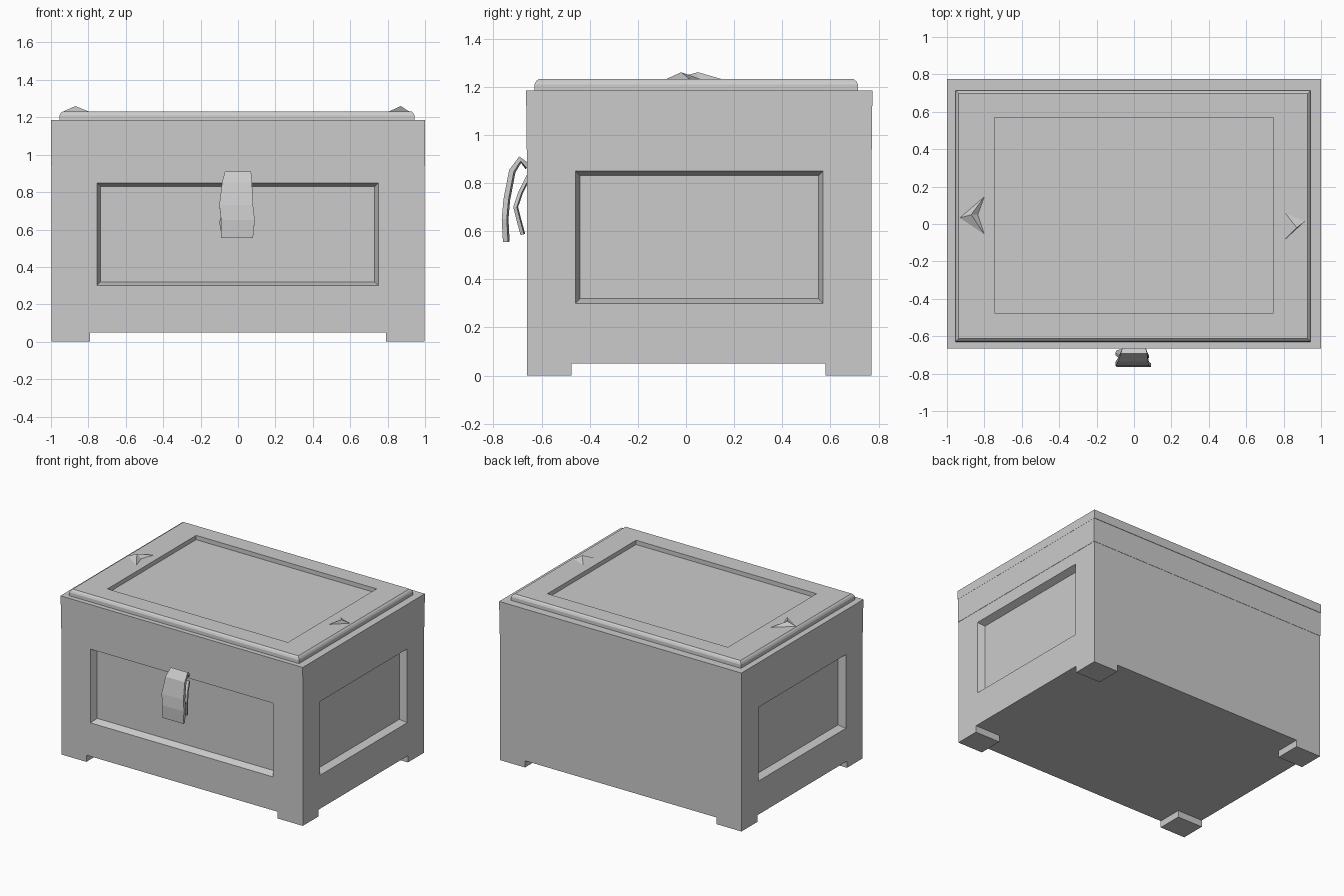
import bpy, bmesh
from mathutils import Vector

if "Cube" in bpy.data.objects:
    bpy.data.objects.remove(bpy.data.objects["Cube"], do_unlink=True)

GREY = (0.6, 0.6, 0.6, 1)
grey = bpy.data.materials.new("plain grey")
grey.use_nodes = True
grey.diffuse_color = GREY
grey.node_tree.nodes["Principled BSDF"].inputs["Base Color"].default_value = GREY


def finish(name, bm):
    bmesh.ops.recalc_face_normals(bm, faces=bm.faces)
    mesh = bpy.data.meshes.new(name)
    bm.to_mesh(mesh)
    bm.free()
    mesh.materials.append(grey)
    obj = bpy.data.objects.new(name, mesh)
    bpy.context.collection.objects.link(obj)
    return obj


def loft(name, rings):
    """Skin a list of closed rings and cap both ends."""
    bm = bmesh.new()
    loops = [[bm.verts.new(p) for p in ring] for ring in rings]
    n = len(loops[0])
    for a, b in zip(loops, loops[1:]):
        for i in range(n):
            j = (i + 1) % n
            bm.faces.new((a[i], a[j], b[j], b[i]))
    bm.faces.new(loops[0])
    bm.faces.new(loops[-1])
    return finish(name, bm)


def rect(x0, x1, y0, y1, z, inset=0):
    x0, x1, y0, y1 = x0 + inset, x1 - inset, y0 + inset, y1 - inset
    return [(x0, y0, z), (x1, y0, z), (x1, y1, z), (x0, y1, z)]


def box(name, x0, x1, y0, y1, z0, z1):
    return loft(name, [rect(x0, x1, y0, y1, z0), rect(x0, x1, y0, y1, z1)])


def carve(target, rings):
    """Cut a tapered recess out of the target."""
    cutter = loft("recess_cutter", rings)
    cutter.hide_render = True
    mod = target.modifiers.new("recess", 'BOOLEAN')
    mod.object = cutter
    mod.operation = 'DIFFERENCE'
    mod.solver = 'EXACT'
    bpy.context.view_layer.objects.active = target
    bpy.ops.object.modifier_apply(modifier=mod.name)
    bpy.data.objects.remove(cutter, do_unlink=True)


FRONT, BACK = -0.66, 0.77
DEPTH, TAPER = 0.05, 0.02

# Chest body with recessed panels on the front and both sides
body = box("chest_body", -0.997, 0.997, FRONT, BACK, 0.05, 0.94)
front_rings = []
for d, s in ((-DEPTH, -TAPER), (DEPTH, TAPER)):
    front_rings.append([(x, FRONT + d, z) for x, y, z in
                        [(p[0], 0, p[1]) for p in rect(-0.755, 0.75, 0.30, 0.85, 0, s)]])
carve(body, front_rings)
for side in (-1, 1):
    carve(body, [[(side * (0.997 - d), p[0], p[1])
                  for p in rect(-0.46, 0.57, 0.30, 0.85, 0, s)]
                 for d, s in ((-DEPTH, -TAPER), (DEPTH, TAPER))])

# Corner feet
for xname, xs in (("right", (-0.997, -0.79)), ("left", (0.79, 0.997))):
    for yname, ys in (("front", (FRONT, -0.475)), ("back", (0.58, BACK))):
        box(f"{yname}_{xname}_foot", *xs, *ys, 0, 0.05)

# Lid band and its slightly wider rim
box("lid_band", -0.999, 0.999, FRONT - 0.002, BACK + 0.002, 0.94, 1.12)
box("lid_rim", -1, 1, FRONT - 0.005, BACK + 0.005, 1.12, 1.185)

# Raised top board with rounded edge and shallow recess
board = loft("top_board", [rect(-0.955, 0.945, -0.63, 0.715, z, s) for z, s in
                           ((1.18, 0), (1.21, 0.001), (1.222, 0.007), (1.232, 0.018))])
carve(board, [rect(-0.745, 0.745, -0.475, 0.57, z) for z in (1.20, 1.3)])


# Small faceted points at both ends of the lid
def spike(name, base, tip):
    bm = bmesh.new()
    foot = [bm.verts.new((x, y, 1.228)) for x, y in base]
    top = bm.verts.new(tip)
    bm.faces.new(foot)
    for i in range(len(foot)):
        bm.faces.new((foot[i], foot[(i + 1) % len(foot)], top))
    finish(name, bm)


spike("right_lid_point", [(-0.94, 0.03), (-0.79, 0.16), (-0.83, 0.05), (-0.79, -0.07)],
      (-0.87, 0.05, 1.26))
spike("left_lid_point", [(0.92, 0.02), (0.80, 0.07), (0.80, -0.09)], (0.87, -0.02, 1.26))


# Hanging clasp: faceted straps lofted along a side profile
def strap(name, path, thick):
    pts = [Vector((0, y, z)) for y, z, l, r in path]
    rings = []
    for i, (y, z, l, r) in enumerate(path):
        t = (pts[min(i + 1, len(pts) - 1)] - pts[max(i - 1, 0)]).normalized()
        n = Vector((0, -t.z, t.y)) * thick / 2
        c = pts[i]
        rings.append([c + Vector((l, 0, 0)) - n * 0.6, c + Vector((l, 0, 0)) + n * 0.6,
                      c + Vector(((l + r) / 2, 0, 0)) + n,
                      c + Vector((r, 0, 0)) + n * 0.6, c + Vector((r, 0, 0)) - n * 0.6])
    return loft(name, rings)


strap("clasp_front", [(-0.655, 0.87, -0.06, 0.06), (-0.69, 0.90, -0.07, 0.07),
                      (-0.725, 0.85, -0.085, 0.075), (-0.748, 0.73, -0.10, 0.08),
                      (-0.755, 0.65, -0.09, 0.09), (-0.75, 0.555, -0.09, 0.08)], 0.035)
strap("clasp_back", [(-0.655, 0.83, -0.05, 0.06), (-0.69, 0.76, -0.07, 0.07),
                     (-0.71, 0.70, -0.08, 0.08), (-0.695, 0.64, -0.10, 0.07),
                     (-0.68, 0.585, -0.09, 0.06)], 0.025)
